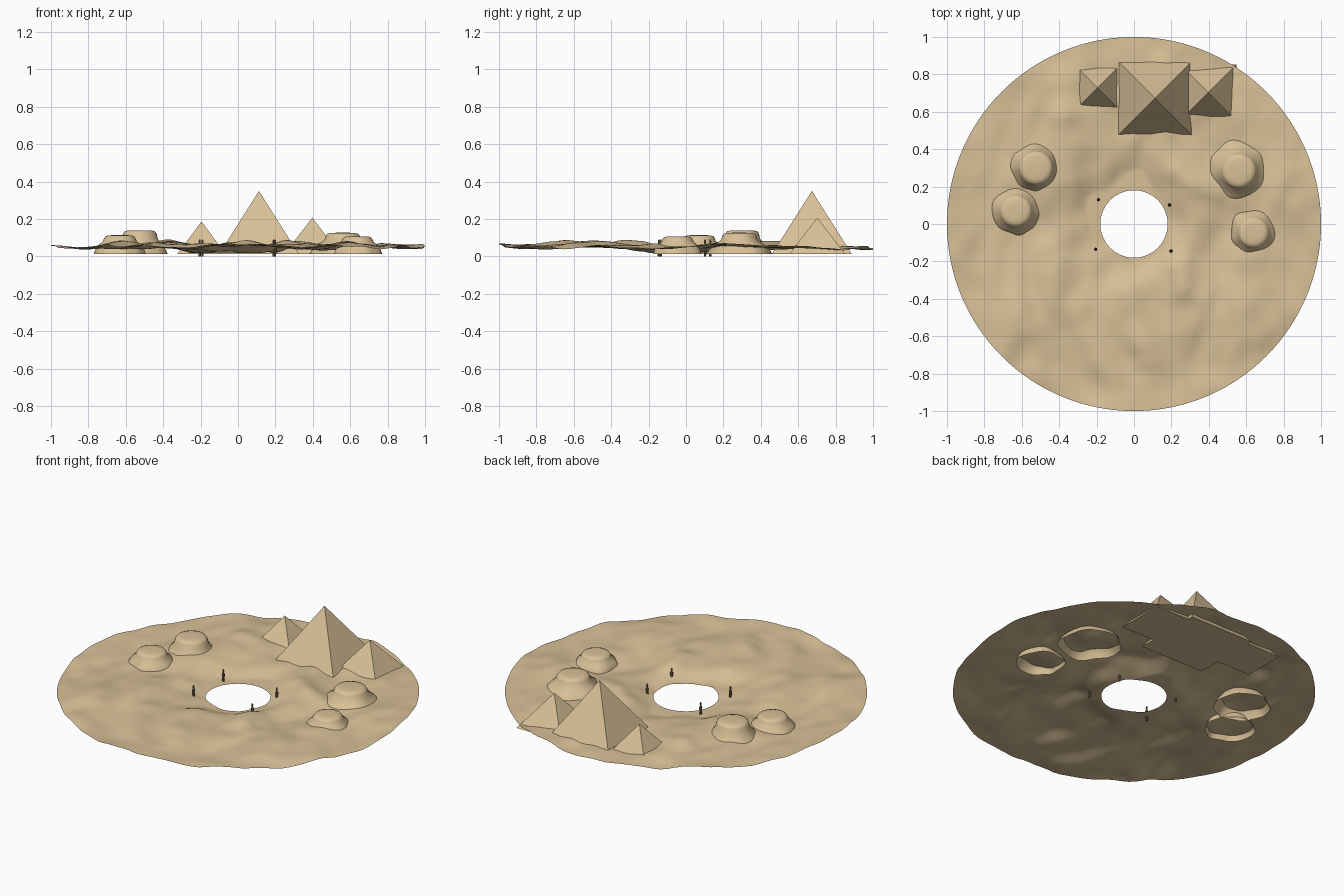
import bpy, bmesh, math
from mathutils import Vector, noise

if "Cube" in bpy.data.objects:
    bpy.data.objects.remove(bpy.data.objects["Cube"], do_unlink=True)


def material(name, rgb):
    m = bpy.data.materials.new(name)
    m.use_nodes = True
    m.diffuse_color = (*rgb, 1)
    m.node_tree.nodes["Principled BSDF"].inputs["Base Color"].default_value = (*rgb, 1)
    return m


sand = material("sand", (0.69, 0.53, 0.31))
brown = material("dark_brown", (0.2, 0.14, 0.08))


def finish(bm, name, mat, smooth_angle=None):
    bmesh.ops.recalc_face_normals(bm, faces=bm.faces)
    mesh = bpy.data.meshes.new(name)
    bm.to_mesh(mesh)
    bm.free()
    mesh.materials.append(mat)
    obj = bpy.data.objects.new(name, mesh)
    bpy.context.collection.objects.link(obj)
    if smooth_angle:
        bpy.ops.object.select_all(action="DESELECT")
        obj.select_set(True)
        bpy.context.view_layer.objects.active = obj
        bpy.ops.object.shade_smooth_by_angle(angle=math.radians(smooth_angle))
    return obj


def add_rings(bm, rings, count):
    """Bridge consecutive rings of points with quads."""
    loops = [[bm.verts.new(p) for p in ring] for ring in rings]
    for a, b in zip(loops, loops[1:]):
        for i in range(count):
            j = (i + 1) % count
            bm.faces.new((a[i], a[j], b[j], b[i]))
    return loops


# Dune crests: start, end, width, height
CRESTS = [
    ((-0.47, -0.15), (-0.15, -0.8), 0.08, 0.022),
    ((-0.02, -0.36), (0.07, -0.72), 0.08, 0.025),
    ((0.22, -0.24), (0.26, -0.34), 0.08, 0.025),
    ((-0.37, 0.55), (-0.34, 0.25), 0.08, 0.02),
    ((0.22, 0.27), (0.45, 0.17), 0.07, 0.02),
    ((0.5, -0.35), (0.6, -0.6), 0.1, 0.015),
    ((-0.6, -0.5), (-0.5, -0.8), 0.09, 0.018),
]


def ground(x, y):
    r = math.hypot(x, y)
    warp = noise.noise(Vector((x * 2, y * 2, 4.0))) * 0.6
    z = 0.052 + 0.024 * noise.noise(Vector((x * 4 + warp, y * 3 - warp, 1.5)))
    z += 0.013 * noise.noise(Vector((x * 9 + warp, y * 7, 7.5)))
    p = Vector((x, y))
    for a, b, width, height in CRESTS:
        a, b = Vector(a), Vector(b)
        t = max(0, min(1, (p - a).dot(b - a) / (b - a).length_squared))
        d = (p - a.lerp(b, t)).length / width
        z += height * math.exp(-d * d)
    # Basin around the central opening
    z -= 0.035 * math.exp(-((r - 0.18) / 0.12) ** 2)
    return max(0.018, min(0.098, z))


# Rolling desert disc with a round opening
SEG, RINGS = 160, 56
bm = bmesh.new()
rings = []
for k in range(RINGS + 1):
    r = 0.18 + 0.82 * k / RINGS
    ring = []
    for i in range(SEG):
        t = math.tau * i / SEG
        x, y = r * math.cos(t), r * math.sin(t)
        ring.append((x, y, ground(x, y)))
    rings.append(ring)
add_rings(bm, rings, SEG)
terrain = finish(bm, "desert_ground", sand, 60)
if terrain.data.polygons[0].normal.z < 0:
    terrain.data.flip_normals()

# Three square pyramids: apex x, apex y, half width, apex height
PYRAMIDS = {
    "large_pyramid": (0.112, 0.673, 0.214, 0.35),
    "right_pyramid": (-0.195, 0.728, 0.13, 0.187),
    "left_pyramid": (0.397, 0.702, 0.15, 0.207),
}
for name, (x, y, half, top) in PYRAMIDS.items():
    bm = bmesh.new()
    base = [bm.verts.new((x + half * sx, y + half * sy, 0.012))
            for sx, sy in ((-1, -1), (1, -1), (1, 1), (-1, 1))]
    apex = bm.verts.new((x, y, top))
    bm.faces.new(base)
    for i in range(4):
        bm.faces.new((base[i], base[(i + 1) % 4], apex))
    finish(bm, name, sand)


# Flat-topped rock mounds, open below, with uneven skirts
def mound(name, x, y, cap, skirt, top):
    count = 40
    profile = [(cap * 0.3, top), (cap * 0.7, top - 0.001), (cap * 0.9, top - 0.006),
               (cap, top - 0.018), (cap * 1.06, top * 0.6 + 0.012)]
    rings = []
    for r, z in profile:
        rings.append([(x + r * math.cos(math.tau * i / count),
                       y + r * math.sin(math.tau * i / count), z) for i in range(count)])
    for f, z in ((0.5, 0.06), (0.8, 0.038), (1.0, 0.012)):
        ring = []
        for i in range(count):
            c, s = math.cos(math.tau * i / count), math.sin(math.tau * i / count)
            bump = 1 + 0.13 * noise.noise(Vector((c * 1.8 + x * 9, s * 1.8 + y * 9, 2.3)))
            r = cap * 1.08 + (skirt * bump - cap * 1.08) * f
            ring.append((x + r * c, y + r * s, z))
        rings.append(ring)
    bm = bmesh.new()
    loops = add_rings(bm, rings, count)
    bm.faces.new(loops[0])
    obj = finish(bm, name, sand, 45)
    if max(obj.data.polygons, key=lambda p: p.center.z).normal.z < 0:
        obj.data.flip_normals()


mound("right_rear_mound", -0.525, 0.3, 0.09, 0.155, 0.14)
mound("right_front_mound", -0.632, 0.07, 0.085, 0.135, 0.114)
mound("left_rear_mound", 0.56, 0.285, 0.092, 0.17, 0.127)
mound("left_front_mound", 0.638, -0.045, 0.082, 0.132, 0.108)

# Four slim markers around the opening
for n, (x, y) in enumerate(((-0.19, 0.13), (0.19, 0.102), (-0.205, -0.135), (0.198, -0.145))):
    count = 8
    rings = [[(x + r * math.cos(math.tau * i / count), y + r * math.sin(math.tau * i / count), z)
              for i in range(count)]
             for r, z in ((0.006, 0), (0.007, 0.03), (0.009, 0.06), (0.004, 0.07),
                          (0.006, 0.08), (0.003, 0.09))]
    bm = bmesh.new()
    loops = add_rings(bm, rings, count)
    bm.faces.new(loops[0])
    bm.faces.new(loops[-1])
    finish(bm, "marker_%d" % (n + 1), brown, 40)
